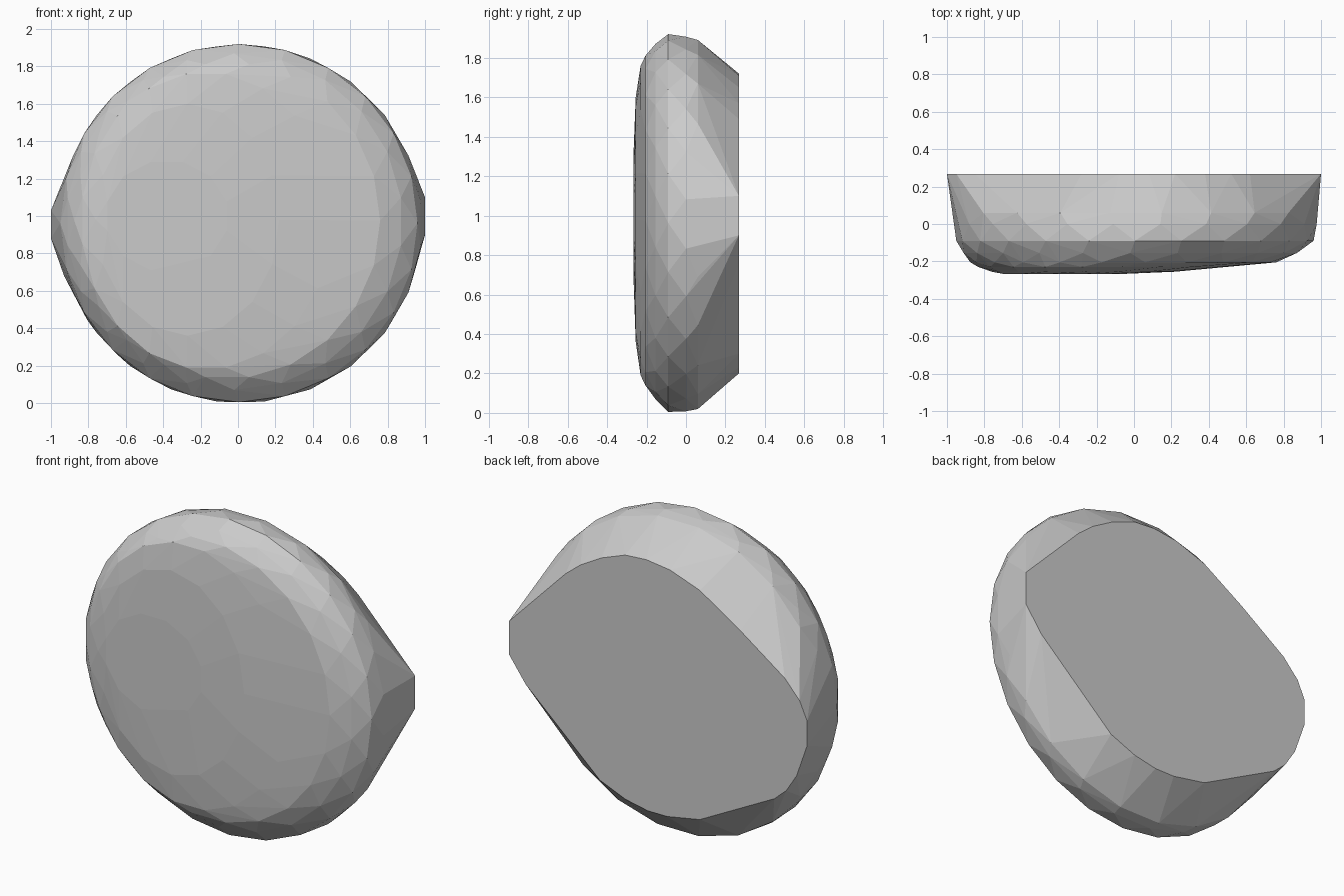
import bpy, bmesh
from math import pi, cos, sin, radians

bm = bmesh.new()

# Faceted rounded rim and slightly tilted front: y, xmin, xmax, zmin, zmax, sides
rings = [
    (0.06, -0.96, 0.98, 0.01, 1.90, 22),
    (0.00, -0.955, 0.985, 0.00, 1.915, 24),
    (-0.09, -0.95, 0.96, 0.005, 1.92, 24),
    (-0.155, -0.92, 0.88, 0.07, 1.87, 22),
    (-0.205, -0.875, 0.76, 0.13, 1.82, 22),
    (-0.23, -0.84, 0.50, 0.18, 1.77, 20),
    (-0.255, -0.76, 0.22, 0.36, 1.60, 16),
    (-0.267, -0.71, -0.05, 0.70, 1.30, 12),
]
for i, (y, x0, x1, z0, z1, n) in enumerate(rings):
    for k in range(n):
        a = 2 * pi * (k + 0.5 * (i % 2)) / n
        bm.verts.new(((x0 + x1) / 2 + (x1 - x0) / 2 * cos(a), y,
                      (z0 + z1) / 2 + (z1 - z0) / 2 * sin(a)))

# Flat back cut with pointed sides
back = [(1, 1.1), (0.62, 1.49), (0.52, 1.57), (0.38, 1.65), (0.22, 1.71),
        (0.08, 1.72), (-0.08, 1.70), (-0.28, 1.63), (-0.55, 1.46),
        (-0.85, 1.25), (-0.95, 1.14), (-1, 1.03), (-1, 0.88), (-0.93, 0.68),
        (-0.86, 0.57), (-0.78, 0.50), (-0.28, 0.24), (-0.06, 0.20),
        (0.07, 0.20), (0.22, 0.23), (0.39, 0.30), (0.89, 0.75), (1, 0.9)]
for x, z in back:
    bm.verts.new((x, 0.268, z))

# Wrap everything in a convex skin
res = bmesh.ops.convex_hull(bm, input=bm.verts[:])
loose = [v for v in bm.verts if not v.link_faces]
bmesh.ops.delete(bm, geom=loose, context='VERTS')
bmesh.ops.dissolve_limit(bm, angle_limit=radians(1), verts=bm.verts[:], edges=bm.edges[:])
bmesh.ops.recalc_face_normals(bm, faces=bm.faces[:])

mesh = bpy.data.meshes.new("faceted_disc")
bm.to_mesh(mesh)
bm.free()
bpy.context.collection.objects.link(bpy.data.objects.new("faceted_disc", mesh))
